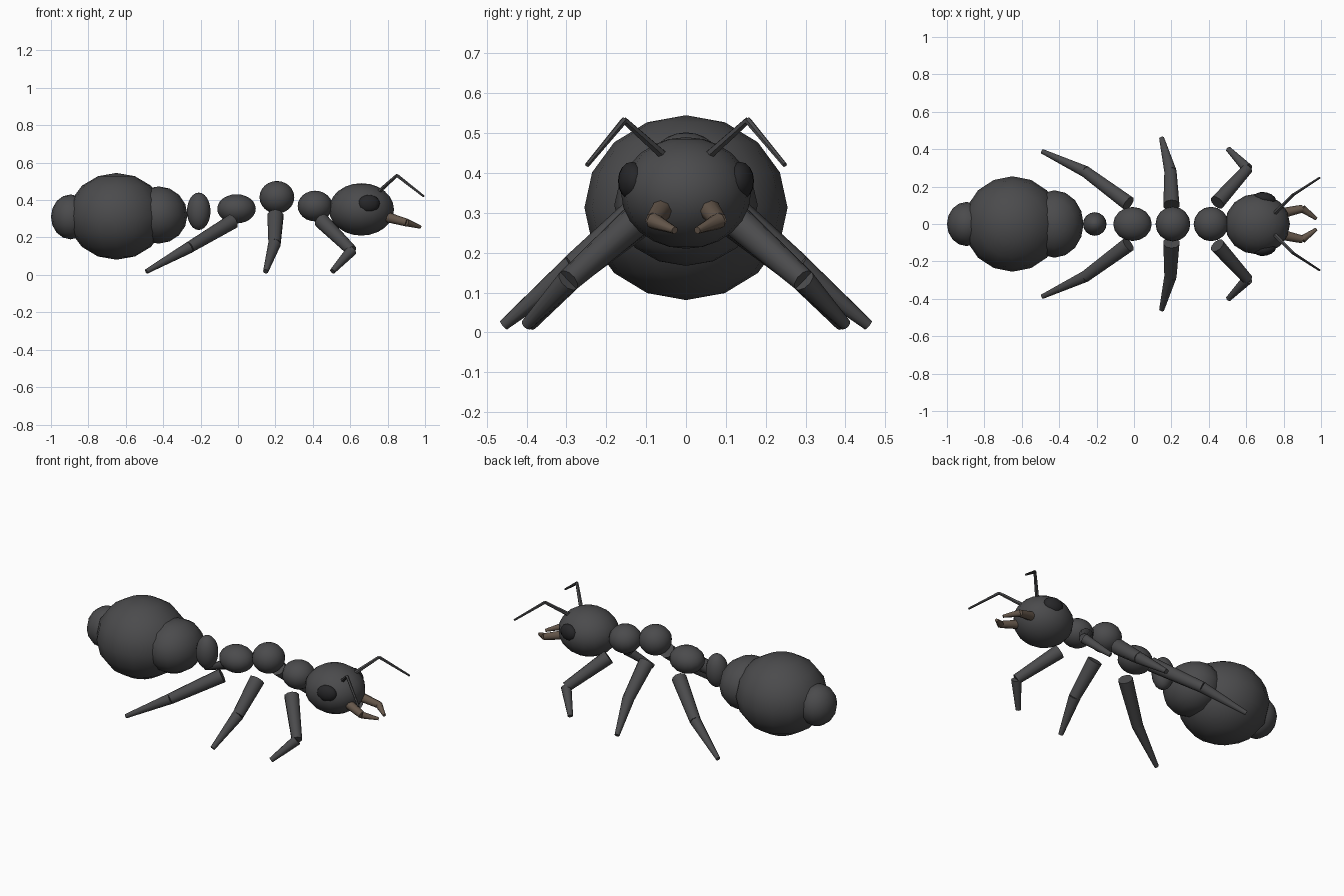
import bpy, bmesh, math
from mathutils import Vector, Matrix

if "Cube" in bpy.data.objects:
    bpy.data.objects.remove(bpy.data.objects["Cube"])


def material(name, rgb):
    m = bpy.data.materials.new(name)
    m.diffuse_color = (*rgb, 1)
    m.use_nodes = True
    m.node_tree.nodes["Principled BSDF"].inputs["Base Color"].default_value = m.diffuse_color
    return m


SHELL = material("dark_shell", (0.07, 0.07, 0.073))
EYE = material("black_eye", (0.02, 0.02, 0.022))
JAW = material("brown_jaw", (0.13, 0.095, 0.07))


def finish(name, bm, mat):
    me = bpy.data.meshes.new(name)
    bm.to_mesh(me)
    bm.free()
    me.materials.append(mat)
    ob = bpy.data.objects.new(name, me)
    bpy.context.collection.objects.link(ob)
    bpy.ops.object.select_all(action='DESELECT')
    ob.select_set(True)
    bpy.context.view_layer.objects.active = ob
    bpy.ops.object.shade_smooth_by_angle(angle=math.radians(50))
    return ob


def ellipsoid(name, centre, radii, mat=SHELL, seg=16, rings=8, tilt=0):
    bm = bmesh.new()
    mtx = (Matrix.Translation(centre) @ Matrix.Rotation(tilt, 4, 'Z')
           @ Matrix.Diagonal((*radii, 1)))
    bmesh.ops.create_uvsphere(bm, u_segments=seg, v_segments=rings, radius=1, matrix=mtx)
    return finish(name, bm, mat)


def limb(name, points, radii, side, mat=SHELL, sides=10):
    """Chain of tapered segments; side = +1 / -1 mirrors across y."""
    pts = [Vector((x, y * side, z)) for x, y, z in points]
    bm = bmesh.new()
    for a, b, ra, rb in zip(pts, pts[1:], radii, radii[1:]):
        d = b - a
        mtx = Matrix.Translation((a + b) / 2) @ d.to_track_quat('Z', 'Y').to_matrix().to_4x4()
        bmesh.ops.create_cone(bm, cap_ends=True, segments=sides, radius1=ra,
                              radius2=rb, depth=d.length, matrix=mtx)
    return finish(name, bm, mat)


# Abdomen, waist, thorax and head
ellipsoid("abdomen_tip", (-0.895, 0, 0.31), (0.105, 0.118, 0.12))
ellipsoid("abdomen", (-0.65, 0, 0.313), (0.26, 0.255, 0.232))
ellipsoid("abdomen_front", (-0.425, 0, 0.32), (0.155, 0.18, 0.153))
ellipsoid("waist", (-0.21, 0, 0.34), (0.063, 0.063, 0.1), rings=12)
ellipsoid("thorax_rear", (-0.008, 0, 0.353), (0.103, 0.091, 0.078), rings=12)
ellipsoid("thorax_middle", (0.208, 0, 0.415), (0.093, 0.093, 0.087), rings=12)
ellipsoid("thorax_front", (0.412, 0, 0.368), (0.093, 0.092, 0.082), rings=12)
ellipsoid("head", (0.66, 0, 0.35), (0.174, 0.163, 0.14), rings=12)

# Paired parts, mirrored left and right
for s, tag in ((1, "left"), (-1, "right")):
    ellipsoid(f"eye_{tag}", (0.70, 0.136 * s, 0.38), (0.06, 0.034, 0.048), EYE,
              12, 8, tilt=-0.2 * s)
    limb(f"mandible_{tag}", [(0.80, 0.06, 0.308), (0.90, 0.082, 0.28), (0.975, 0.028, 0.256)],
         (0.027, 0.021, 0.009), s, JAW, 8)
    limb(f"antenna_{tag}", [(0.755, 0.06, 0.447), (0.85, 0.155, 0.532), (0.993, 0.248, 0.42)],
         (0.012, 0.009, 0.006), s, SHELL, 6)
    limb(f"front_leg_{tag}", [(0.445, 0.115, 0.29), (0.607, 0.295, 0.13), (0.505, 0.4, 0.019)],
         (0.042, 0.03, 0.015), s)
    limb(f"middle_leg_{tag}", [(0.2, 0.1, 0.315), (0.195, 0.28, 0.165), (0.148, 0.458, 0.018)],
         (0.045, 0.034, 0.014), s)
    limb(f"hind_leg_{tag}", [(-0.03, 0.11, 0.285), (-0.26, 0.28, 0.147), (-0.49, 0.388, 0.018)],
         (0.042, 0.032, 0.013), s)
